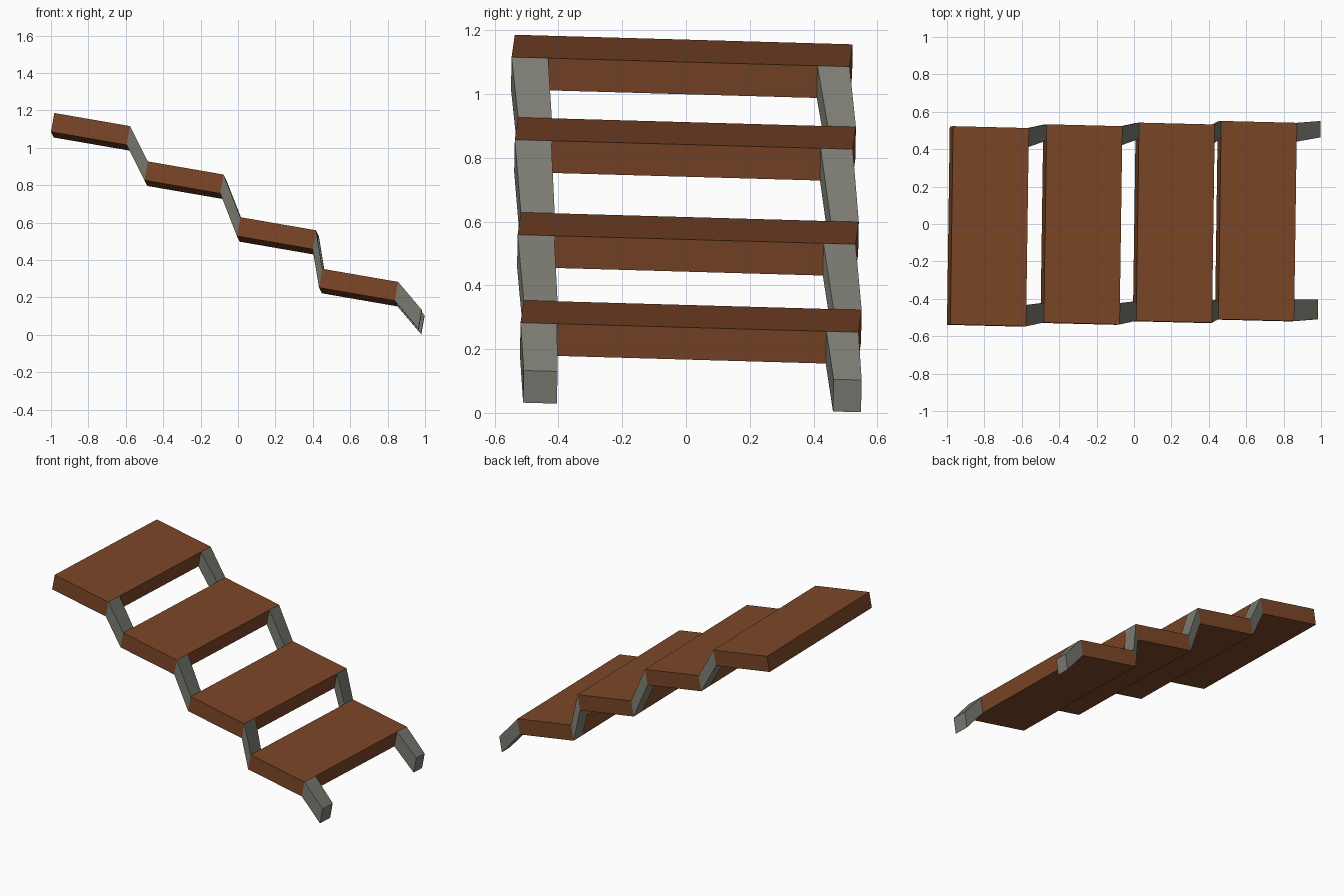
import bpy, bmesh
from mathutils import Vector as V

if "Cube" in bpy.data.objects:
    bpy.data.objects.remove(bpy.data.objects["Cube"])

def material(name, col):
    m = bpy.data.materials.new(name)
    m.diffuse_color = (*col, 1)
    m.use_nodes = True
    m.node_tree.nodes["Principled BSDF"].inputs["Base Color"].default_value = m.diffuse_color
    return m

wood = material("wood", (0.2, 0.062, 0.021))
metal = material("metal", (0.2, 0.2, 0.17))

# Shared step axes: depth, width, thickness (whole stair leans slightly)
U = V((0.405, -0.01, -0.07))
W = V((0.015, 1.06, -0.03))
T = V((-0.018, -0.002, -0.101))

def block(name, start, end, mat):
    """Box lofted between two end quads."""
    bm = bmesh.new()
    a = [bm.verts.new(p) for p in start]
    b = [bm.verts.new(p) for p in end]
    bm.faces.new(a)
    bm.faces.new(b[::-1])
    for i in range(4):
        j = (i + 1) % 4
        bm.faces.new((a[i], b[i], b[j], a[j]))
    bmesh.ops.recalc_face_normals(bm, faces=bm.faces)
    me = bpy.data.meshes.new(name)
    bm.to_mesh(me)
    bm.free()
    me.materials.append(mat)
    bpy.context.collection.objects.link(bpy.data.objects.new(name, me))

def quad(corner, f0, f1):
    """Upright quad spanning fractions f0..f1 of the step width."""
    p, q = corner + W * f0, corner + W * f1
    return [p, q, q + T, p + T]

# Top front-left corner of each step; the last entry is the foot of the legs
corners = [V(c) for c in ((-0.982, -0.537, 1.186), (-0.482, -0.527, 0.927),
                          (0.012, -0.518, 0.629), (0.451, -0.509, 0.353),
                          (0.983, -0.509, 0.133))]

for i in range(4):
    top = corners[i]
    back_edge = top + U
    # Tread
    block(f"step_{i + 1}", quad(top, 0, 1), quad(back_edge, 0, 1), wood)
    # Side stringers down to the next step (or the ground)
    nxt = corners[i + 1]
    block(f"front_stringer_{i + 1}", quad(back_edge, 0, 0.108),
          quad(nxt, 0, 0.1), metal)
    block(f"back_stringer_{i + 1}", quad(back_edge, 0.905, 1),
          quad(nxt, 0.917, 1), metal)
